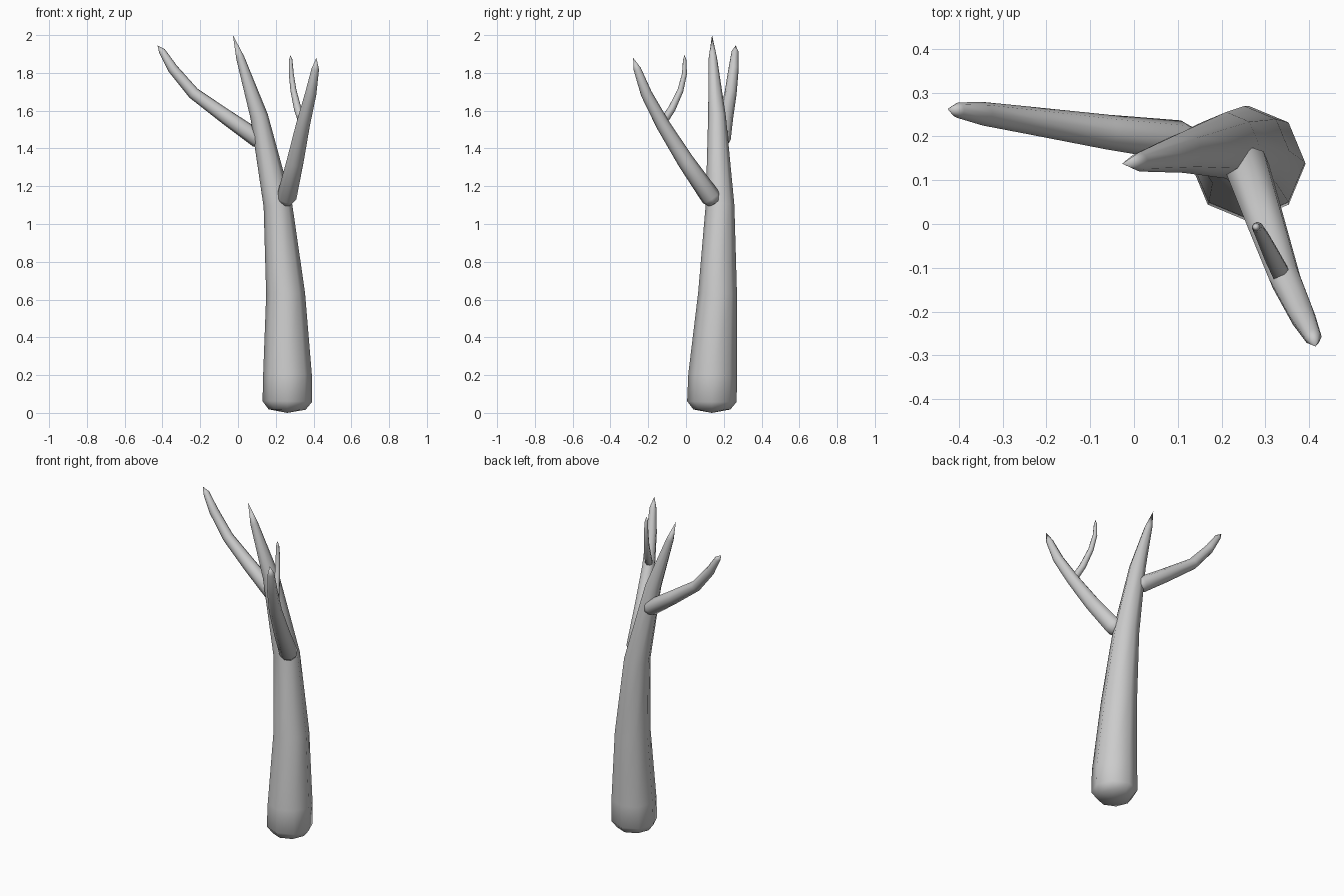
import bpy, bmesh
from math import cos, sin, tau
from mathutils import Vector


def limb(name, path, sides=8):
    """Tapered tube along (x, y, z, radius) points; radius 0 closes to a point."""
    bm = bmesh.new()
    pts = [Vector(p[:3]) for p in path]
    rings = []
    for i, p in enumerate(pts):
        r = path[i][3]
        if r == 0:
            rings.append([bm.verts.new(p)])
            continue
        before = (p - pts[i - 1]).normalized()
        after = (pts[i + 1] - p).normalized()
        q = Vector((0, 0, 1)).rotation_difference(before + after)
        rings.append([bm.verts.new(p + q @ Vector((r * cos(tau * k / sides), r * sin(tau * k / sides), 0)))
                      for k in range(sides)])
    for a, b in zip(rings, rings[1:]):
        for k in range(sides):
            n = (k + 1) % sides
            if len(a) == 1:
                bm.faces.new((a[0], b[n], b[k]))
            elif len(b) == 1:
                bm.faces.new((a[k], a[n], b[0]))
            else:
                bm.faces.new((a[k], a[n], b[n], b[k]))
    bmesh.ops.recalc_face_normals(bm, faces=bm.faces)
    for f in bm.faces:
        f.smooth = True
    mesh = bpy.data.meshes.new(name)
    bm.to_mesh(mesh)
    bm.free()
    ob = bpy.data.objects.new(name, mesh)
    bpy.context.collection.objects.link(ob)
    return ob


# Trunk with a rounded foot and pointed top
limb("trunk", [
    (0.26, 0.137, 0.0, 0), (0.26, 0.137, 0.018, 0.098), (0.261, 0.137, 0.06, 0.131),
    (0.262, 0.141, 0.2, 0.129), (0.252, 0.167, 0.63, 0.103), (0.211, 0.18, 1.1, 0.076),
    (0.112, 0.164, 1.57, 0.047), (0.012, 0.142, 1.88, 0.022), (-0.027, 0.138, 2.0, 0),
])

# Branch reaching left
limb("left_branch", [
    (0.145, 0.187, 1.425, 0), (0.135, 0.188, 1.431, 0.032), (0.105, 0.19, 1.45, 0.047),
    (-0.06, 0.21, 1.565, 0.04), (-0.235, 0.236, 1.692, 0.032),
    (-0.345, 0.252, 1.822, 0.027), (-0.402, 0.26, 1.915, 0.018), (-0.426, 0.263, 1.945, 0),
])

# Branch reaching forward
limb("front_branch", [
    (0.25, 0.155, 1.105, 0), (0.252, 0.149, 1.114, 0.036), (0.257, 0.133, 1.14, 0.053),
    (0.302, 0.0, 1.33, 0.045), (0.344, -0.122, 1.525, 0.037),
    (0.385, -0.21, 1.69, 0.03), (0.409, -0.258, 1.82, 0.02), (0.415, -0.28, 1.88, 0),
])

# Twig growing from the front branch
limb("twig", [
    (0.35, -0.14, 1.515, 0), (0.342, -0.125, 1.535, 0.022), (0.316, -0.075, 1.61, 0.02),
    (0.294, -0.03, 1.705, 0.016), (0.282, -0.008, 1.795, 0.013), (0.279, -0.007, 1.87, 0.009),
    (0.278, -0.008, 1.895, 0),
])
